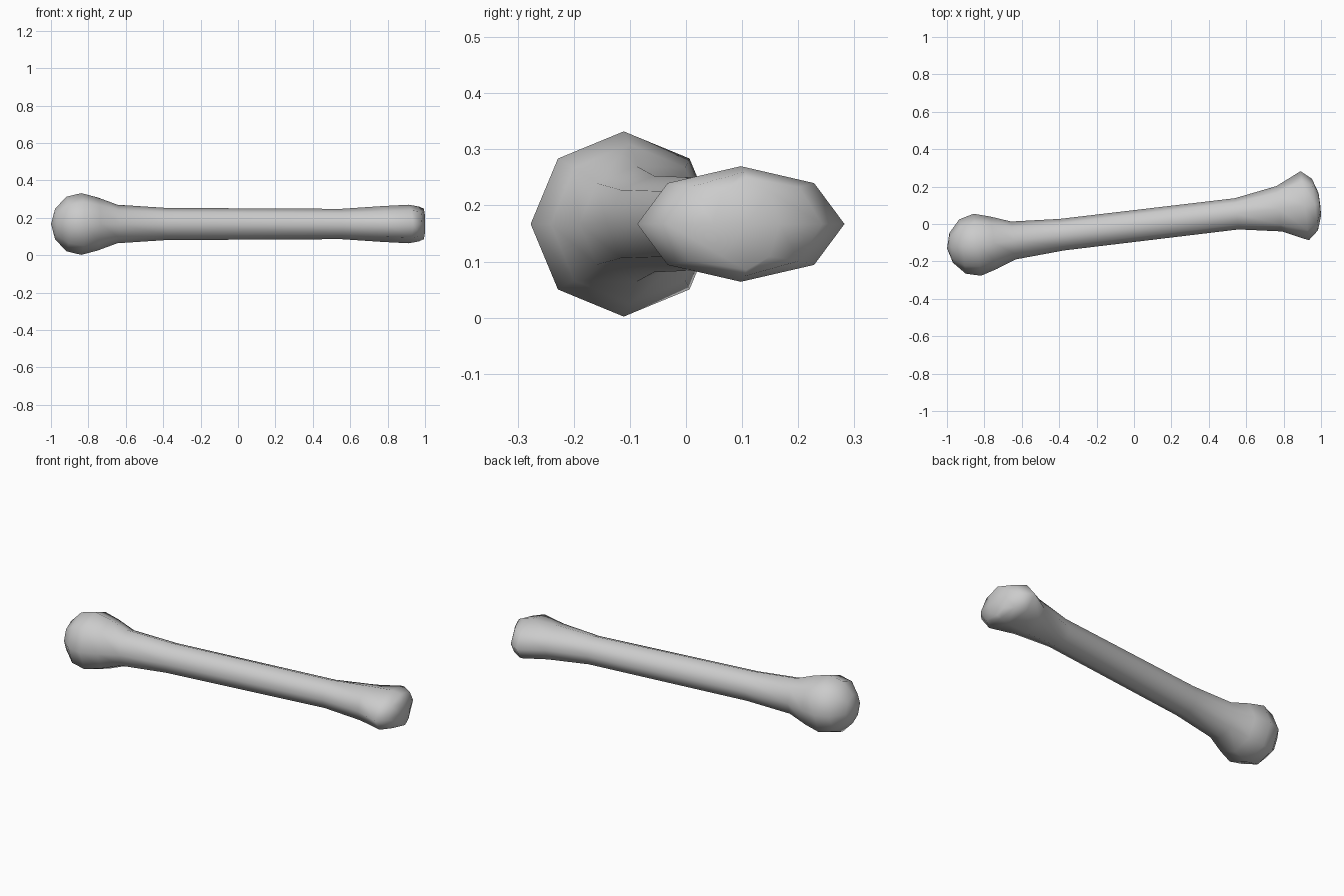
import bpy, bmesh, math
from mathutils import Matrix

if "Cube" in bpy.data.objects:
    bpy.data.objects.remove(bpy.data.objects["Cube"])

SIDES = 8
# cross-sections along the bone: position, half width, half height
RINGS = [
    # ball joint
    (-0.986, 0.080, 0.082), (-0.925, 0.146, 0.146), (-0.845, 0.167, 0.165),
    (-0.757, 0.141, 0.142), (-0.651, 0.102, 0.103),
    # shaft
    (-0.389, 0.085, 0.086), (0.552, 0.084, 0.081), (0.780, 0.122, 0.096),
    # flared wide joint
    (0.918, 0.186, 0.103), (0.973, 0.139, 0.093), (0.999, 0.060, 0.082),
]

bm = bmesh.new()
loops = []
for s, w, h in RINGS:
    loops.append([bm.verts.new((s, -0.011 + w * math.cos(i * math.tau / SIDES),
                                h * math.sin(i * math.tau / SIDES)))
                  for i in range(SIDES)])
for a, b in zip(loops, loops[1:]):
    for i in range(SIDES):
        j = (i + 1) % SIDES
        bm.faces.new((a[i], a[j], b[j], b[i]))

# close both ends with a fan
for loop, s in ((loops[0], -1.008), (loops[-1], 1.001)):
    tip = bm.verts.new((s, -0.011, 0))
    for i in range(SIDES):
        bm.faces.new((loop[i], loop[(i + 1) % SIDES], tip))
bmesh.ops.recalc_face_normals(bm, faces=bm.faces)

# lay the bone slightly askew on the ground
bm.transform(Matrix.Translation((0, 0, 0.167)) @ Matrix.Rotation(math.radians(6.8), 4, 'Z'))
mesh = bpy.data.meshes.new("bone")
bm.to_mesh(mesh)
bm.free()
for p in mesh.polygons:
    p.use_smooth = True
bone = bpy.data.objects.new("bone", mesh)
bpy.context.collection.objects.link(bone)
